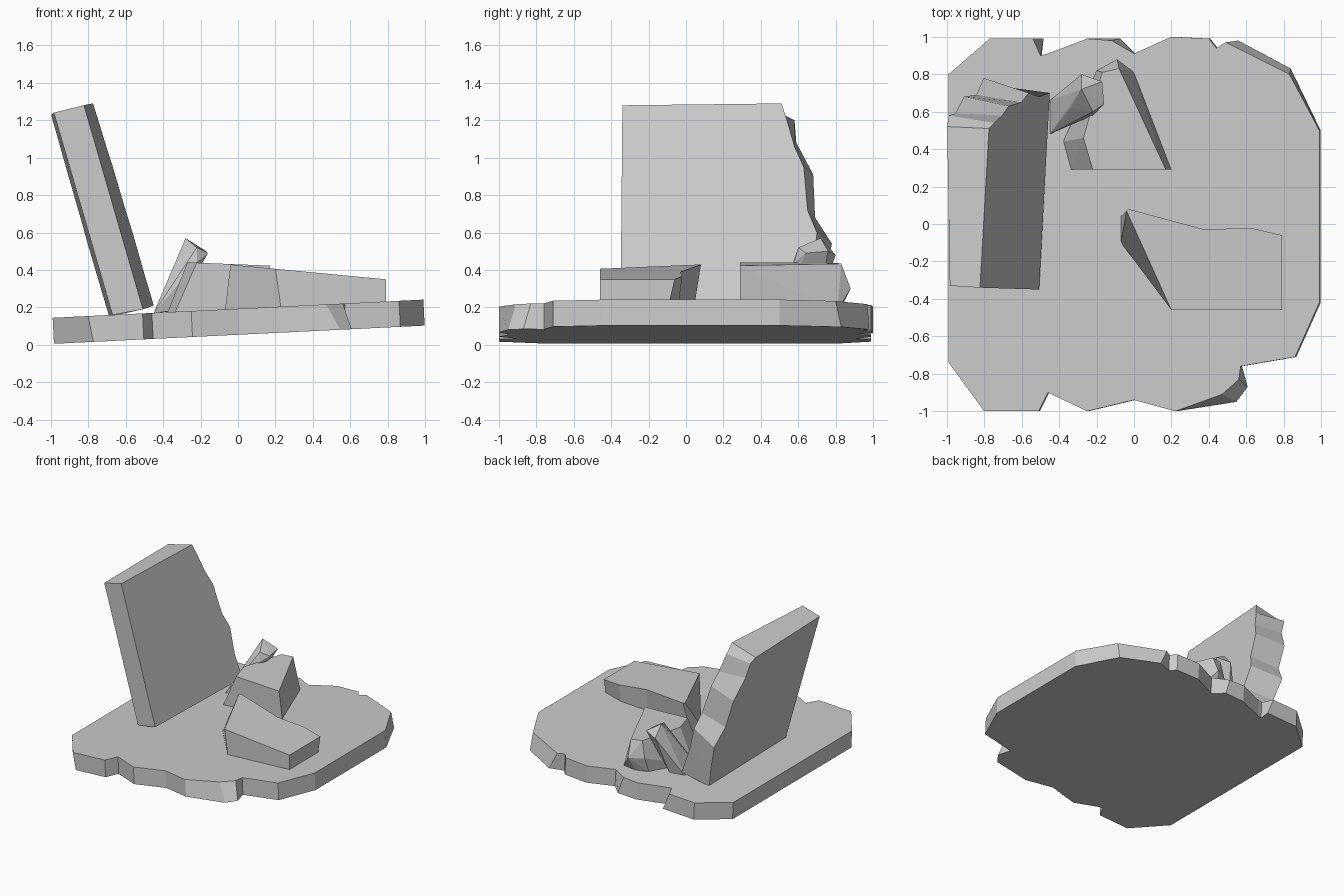
import bpy
import bmesh

cube = bpy.data.objects.get("Cube")
if cube:
    bpy.data.objects.remove(cube, do_unlink=True)

# One stone colour for every part
stone = bpy.data.materials.new("grey stone")
stone.use_nodes = True
stone.diffuse_color = (0.6, 0.6, 0.6, 1)
stone.node_tree.nodes["Principled BSDF"].inputs["Base Color"].default_value = stone.diffuse_color


def finish(name, bm):
    """Turn a bmesh into a flat shaded object with the stone material."""
    bmesh.ops.recalc_face_normals(bm, faces=bm.faces)
    mesh = bpy.data.meshes.new(name)
    bm.to_mesh(mesh)
    bm.free()
    mesh.materials.append(stone)
    obj = bpy.data.objects.new(name, mesh)
    bpy.context.scene.collection.objects.link(obj)
    return obj


def loft(name, ring_a, ring_b):
    """Join two closed rings of equal length and cap both ends."""
    bm = bmesh.new()
    a = [bm.verts.new(p) for p in ring_a]
    b = [bm.verts.new(p) for p in ring_b]
    bm.faces.new(a)
    bm.faces.new(b)
    for i in range(len(a)):
        j = (i + 1) % len(a)
        bm.faces.new((a[i], a[j], b[j], b[i]))
    return finish(name, bm)


def chunk(name, points):
    """Wrap a convex rock chunk around a few corner points."""
    bm = bmesh.new()
    for p in points:
        bm.verts.new(p)
    result = bmesh.ops.convex_hull(bm, input=bm.verts)
    loose = set(result["geom_interior"]) | set(result["geom_unused"])
    bmesh.ops.delete(bm, geom=[g for g in loose if isinstance(g, bmesh.types.BMVert)], context="VERTS")
    bmesh.ops.dissolve_limit(bm, angle_limit=0.03, verts=bm.verts, edges=bm.edges)
    return finish(name, bm)


def ground(x):
    """Height of the sloping top of the broken floor."""
    return 0.193 + 0.049 * x


# Broken floor: the top outline, with a few corners that spread at the bottom
outline = [
    (0.99, 0.5), (0.99, -0.42), (0.86, -0.71), (0.57, -0.76), (0.56, -0.83),
    (0.47, -0.91), (0.22, -1), (0, -0.94), (-0.25, -1), (-0.46, -0.9),
    (-0.51, -1), (-0.8, -1), (-0.99, -0.74), (-0.99, 0.8), (-0.77, 0.99),
    (-0.54, 0.99), (-0.5, 0.9), (-0.46, 0.91), (-0.25, 0.99), (-0.12, 0.98),
    (0, 0.91), (0.2, 1), (0.4, 0.99), (0.44, 0.94), (0.49, 0.97), (0.83, 0.8),
]
spread = {4: (0.04, -0.04), 5: (0.07, -0.04), 11: (0.02, 0), 15: (0.05, 0),
          19: (0.04, 0.01), 24: (0.06, 0.01), 25: (0, 0.03)}
top_ring = [(x, y, ground(x)) for x, y in outline]
bottom_ring = []
for i, (x, y) in enumerate(outline):
    dx, dy = spread.get(i, (0, 0))
    x, y = x + dx + 0.007, y + dy
    bottom_ring.append((x, y, ground(x) - 0.139))
loft("broken_floor", bottom_ring, top_ring)

# Leaning wall: two broad faces with a chipped rear edge, given as (y, z)
inner = [(-0.35, 0.19), (-0.34, 1.28), (0.51, 1.29), (0.54, 1.2), (0.58, 1.06),
         (0.63, 0.95), (0.65, 0.72), (0.7, 0.6), (0.68, 0.4), (0.7, 0.21)]
outer = [(-0.34, 0.16), (-0.33, 1.24), (0.52, 1.23), (0.58, 1.2), (0.59, 1.08),
         (0.68, 0.91), (0.69, 0.68), (0.78, 0.54), (0.74, 0.35), (0.68, 0.15)]
loft("leaning_wall",
     [(-0.67 - 0.02 * (y + 0.35) - 0.29 * (z - 0.16), y, z) for y, z in outer],
     [(-0.51 + 0.06 * (y + 0.35) - 0.29 * (z - 0.2), y, z) for y, z in inner])

# Fallen front block: footprint on the floor and its sloping top
front_foot = [(-0.07, -0.1), (0.23, -0.46), (0.79, -0.46), (0.79, -0.09),
              (0.62, -0.04), (0.38, -0.04), (-0.07, 0.04)]
front_top = [(-0.04, 0.07), (0.2, -0.46), (0.79, -0.46), (0.79, -0.06),
             (0.62, -0.02), (0.38, -0.03), (-0.03, 0.08)]
loft("front_block",
     [(x, y, ground(x) - 0.01) for x, y in front_foot],
     [(x, y, 0.425 - 0.095 * x) for x, y in front_top])

# Fallen rear block with a bulging broken end
rear_foot = [(-0.34, 0.29), (0.2, 0.29), (0, 0.81), (-0.12, 0.82), (-0.21, 0.78), (-0.38, 0.44)]
rear_top = [(-0.22, 0.29), (0.17, 0.29), (-0.08, 0.83), (-0.17, 0.81), (-0.21, 0.6), (-0.27, 0.46)]
chunk("rear_block",
      [(x, y, ground(x) - 0.01) for x, y in rear_foot]
      + [(x, y, 0.43 - 0.04 * x) for x, y in rear_top]
      + [(-0.09, 0.88, 0.3), (-0.2, 0.82, 0.3)])

# Leaning splinter of rubble between the wall and the rear block
chunk("leaning_splinter", [
    (-0.45, 0.48, 0.17), (-0.45, 0.66, 0.17), (-0.36, 0.52, 0.18), (-0.34, 0.7, 0.18),
    (-0.28, 0.72, 0.57), (-0.28, 0.8, 0.48), (-0.34, 0.62, 0.42), (-0.17, 0.76, 0.5),
    (-0.16, 0.64, 0.49), (-0.22, 0.6, 0.52), (-0.22, 0.58, 0.44),
])
